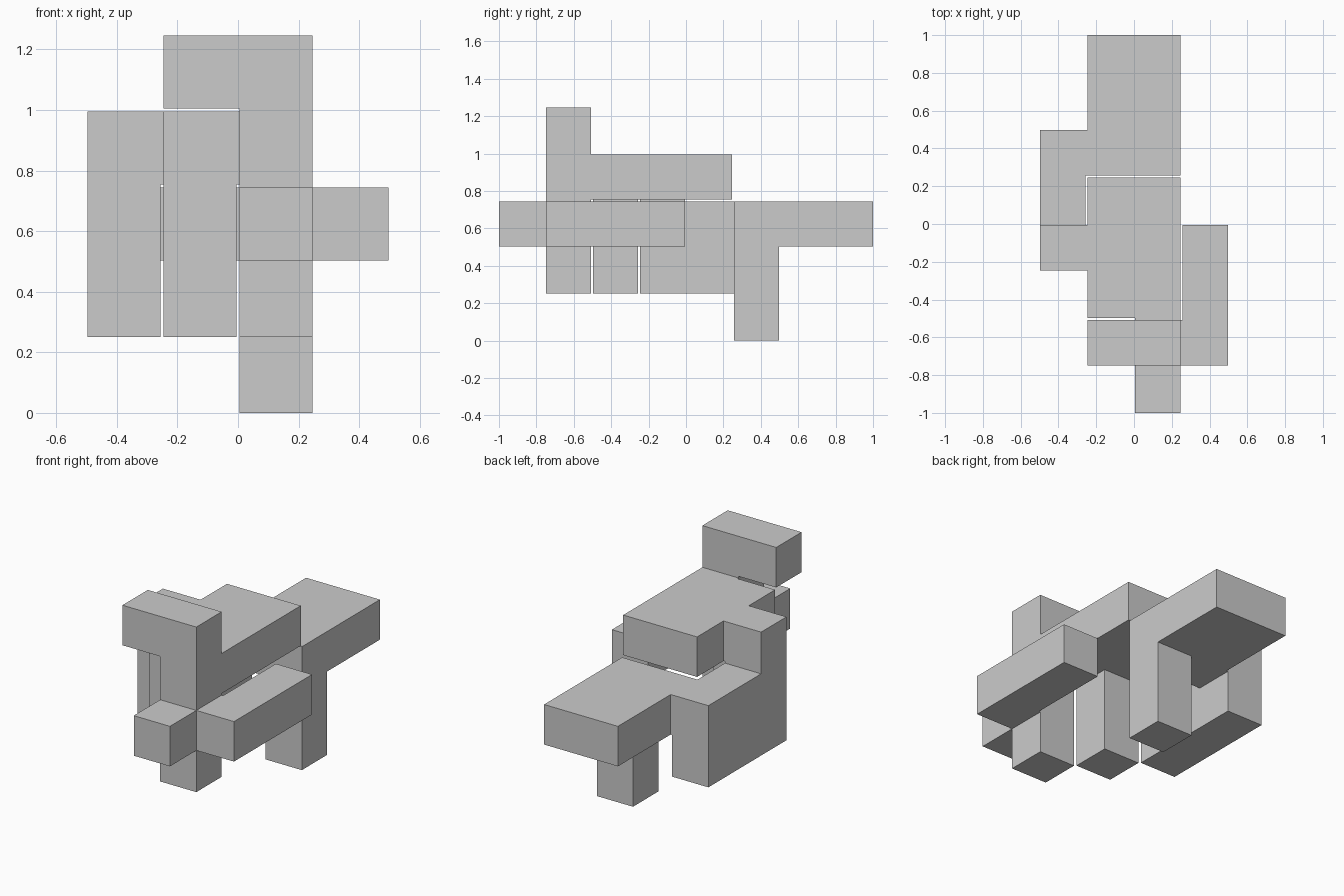
import bpy, bmesh

if "Cube" in bpy.data.objects:
    bpy.data.objects.remove(bpy.data.objects["Cube"])

U = 0.25125   # grid cell
GAP = 0.005   # every bar is pulled in by this much


def bar(name, lo, hi):
    """Box covering grid cells lo..hi (inclusive), pulled in by GAP."""
    off = (-2 * U, -4 * U, -GAP)
    a = [lo[n] * U + off[n] + GAP for n in range(3)]
    b = [(hi[n] + 1) * U + off[n] - GAP for n in range(3)]
    bm = bmesh.new()
    bmesh.ops.create_cube(bm, size=1)
    for v in bm.verts:
        v.co = [b[n] if v.co[n] > 0 else a[n] for n in range(3)]
    mesh = bpy.data.meshes.new(name)
    bm.to_mesh(mesh)
    bm.free()
    ob = bpy.data.objects.new(name, mesh)
    bpy.context.collection.objects.link(ob)
    return ob


# Main body starts from the upper slab
body = bar("interlocking_block_body", (1, 2, 3), (2, 4, 3))

# Each bar overlaps its neighbours by at least one cell
bars = [
    ("front_post", (2, 1, 1), (2, 1, 4)),
    ("slab_link", (2, 1, 3), (2, 2, 3)),
    ("top_crossbar", (1, 1, 4), (2, 1, 4)),
    ("front_stub", (2, 0, 2), (2, 1, 2)),
    ("side_arm_root", (2, 1, 2), (3, 1, 2)),
    ("side_arm", (3, 1, 2), (3, 3, 2)),
    ("inner_leg", (1, 2, 1), (1, 2, 3)),
    ("wall_link", (0, 3, 3), (1, 3, 3)),
    ("wall_post", (0, 3, 1), (0, 3, 3)),
    ("left_wall", (0, 3, 1), (0, 5, 2)),
    ("rear_link", (0, 5, 2), (1, 5, 2)),
    ("rear_slab", (1, 5, 2), (2, 7, 2)),
    ("rear_leg", (2, 5, 0), (2, 5, 2)),
]

# Fuse the bars into one solid
bpy.context.view_layer.objects.active = body
for name, lo, hi in bars:
    tool = bar(name, lo, hi)
    mod = body.modifiers.new(name, 'BOOLEAN')
    mod.operation = 'UNION'
    mod.solver = 'EXACT'
    mod.object = tool
    bpy.ops.object.modifier_apply(modifier=mod.name)
    bpy.data.objects.remove(tool, do_unlink=True)

# Clean flat faces
bm = bmesh.new()
bm.from_mesh(body.data)
bmesh.ops.remove_doubles(bm, verts=bm.verts, dist=0.0005)
bmesh.ops.dissolve_limit(bm, angle_limit=0.01, verts=bm.verts, edges=bm.edges)
bmesh.ops.recalc_face_normals(bm, faces=bm.faces)
bm.to_mesh(body.data)
bm.free()
